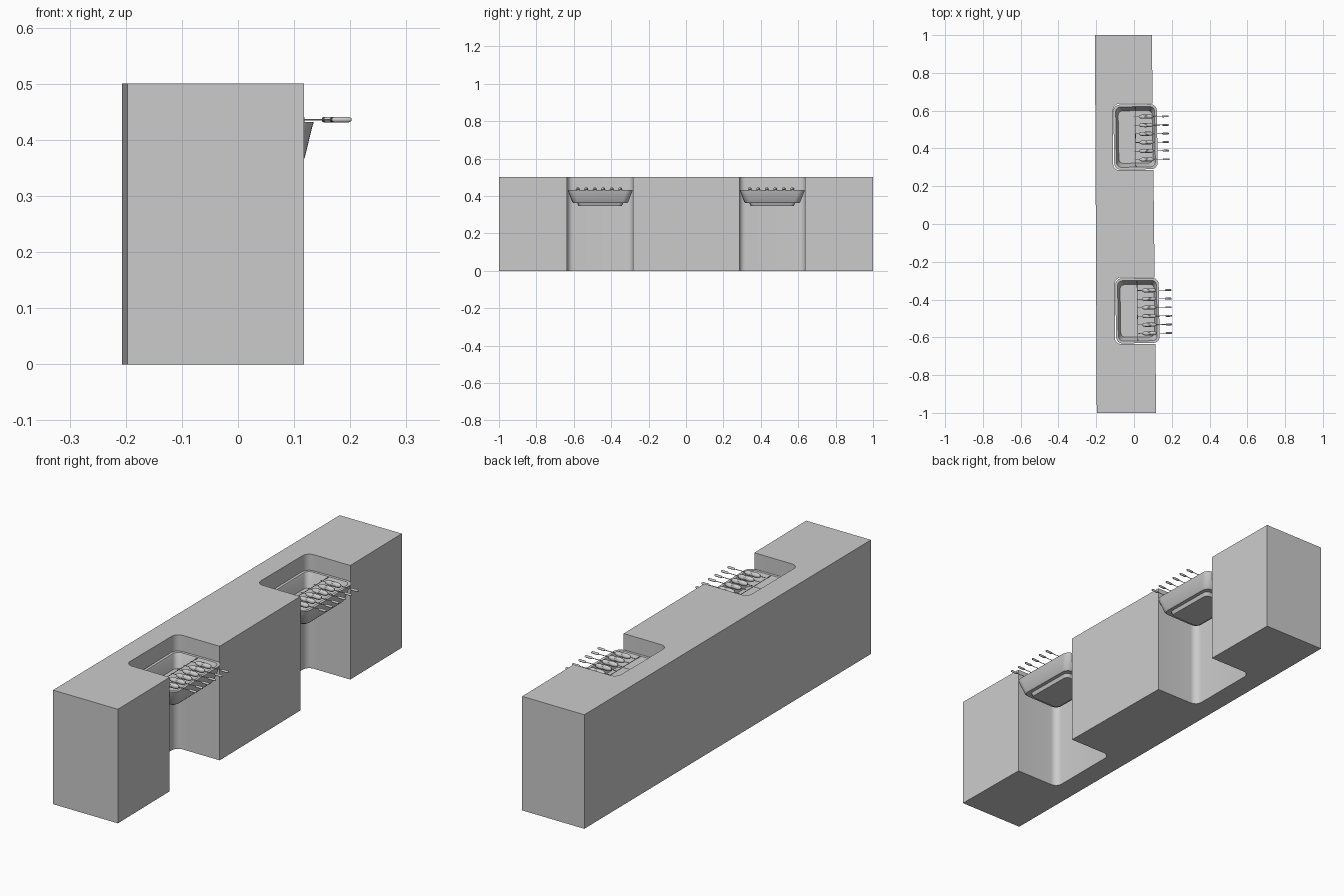
import bpy, bmesh
from math import sin, cos, pi, radians
from mathutils import Matrix

if "Cube" in bpy.data.objects:
    bpy.data.objects.remove(bpy.data.objects["Cube"])


def finish(name, bm, mat=None, smooth=True):
    if mat is not None:
        bm.transform(mat)
    bmesh.ops.recalc_face_normals(bm, faces=bm.faces[:])
    me = bpy.data.meshes.new(name)
    bm.to_mesh(me)
    bm.free()
    ob = bpy.data.objects.new(name, me)
    bpy.context.collection.objects.link(ob)
    if smooth:
        bpy.ops.object.select_all(action='DESELECT')
        ob.select_set(True)
        bpy.context.view_layer.objects.active = ob
        bpy.ops.object.shade_smooth_by_angle(angle=radians(35))
    return ob


def arc(cx, cy, r, a0, a1, n=6):
    return [(cx + r * cos(a0 + (a1 - a0) * i / n), cy + r * sin(a0 + (a1 - a0) * i / n))
            for i in range(n + 1)]


def rounded_rect(hx, hy, r):
    pts = []
    for k, (sx, sy) in enumerate([(1, 1), (-1, 1), (-1, -1), (1, -1)]):
        pts += arc(sx * (hx - r), sy * (hy - r), r, k * pi / 2, (k + 1) * pi / 2)
    return pts


def loft(bm, rings):
    """Skin a list of vertex loops and cap both ends."""
    loops = [[bm.verts.new(p) for p in ring] for ring in rings]
    n = len(loops[0])
    for a, b in zip(loops, loops[1:]):
        for i in range(n):
            j = (i + 1) % n
            bm.faces.new((a[i], a[j], b[j], b[i]))
    bm.faces.new(loops[0][::-1])
    bm.faces.new(loops[-1])


def spindle(name, profile, mat, sides=10):
    """Round bar along x from (x, radius) pairs."""
    bm = bmesh.new()
    loft(bm, [[(x, r * cos(2 * pi * i / sides), r * sin(2 * pi * i / sides))
               for i in range(sides)] for x, r in profile])
    return finish(name, bm, mat)


# Long counter block with two full-height rounded notches
def front_x(y):
    return 0.106 - 0.0115 * y


outline = [(-0.197, -1), (front_x(-1), -1)]
R = 0.032
for y0, y1, back in [(-0.635, -0.283, -0.101), (0.285, 0.637, -0.11)]:
    outline.append((front_x(y0), y0))
    outline += arc(back + R, y0 + R, R, -pi / 2, -pi)
    outline += arc(back + R, y1 - R, R, pi, pi / 2)
    outline.append((front_x(y1), y1))
outline += [(front_x(1), 1), (-0.207, 1)]
bm = bmesh.new()
loft(bm, [[(x, y, z) for x, y in outline] for z in (0, 0.5)])
finish("counter_block", bm)

# Tray section: half x, half y, corner radius, z (foot, outside, rim, inside)
TRAY = [(0.072, 0.115, 0.02, 0.346), (0.078, 0.122, 0.02, 0.362),
        (0.094, 0.143, 0.03, 0.362), (0.099, 0.149, 0.032, 0.368),
        (0.112, 0.170, 0.034, 0.422), (0.115, 0.172, 0.034, 0.432),
        (0.103, 0.160, 0.026, 0.432), (0.100, 0.157, 0.026, 0.425),
        (0.090, 0.139, 0.024, 0.372)]

for side, cx, cy, rack_x in [("back", 0.008, 0.461, 0.0), ("front", 0.018, -0.459, 0.005)]:
    base = Matrix.Translation((cx, cy, 0)) @ Matrix.Rotation(radians(0.9), 4, 'Z')

    # Tapered tray with rim and foot
    bm = bmesh.new()
    loft(bm, [[(x, y, z) for x, y in rounded_rect(hx, hy, r)] for hx, hy, r, z in TRAY])
    finish(side + "_tray", bm, base)

    # Support bar running across the tray
    bar = base @ Matrix.Translation((0, 0, 0.431)) @ Matrix.Rotation(pi / 2, 4, 'Z')
    spindle(side + "_support_bar", [(-0.158, 0.0015), (0.158, 0.0015)], bar, 6)

    # Six skewers: thin rod, rounded food piece, handle
    for i in range(6):
        m = base @ Matrix.Translation((rack_x, -0.007 + (i - 2.5) * 0.0455, 0.436))
        spindle(f"{side}_skewer_rod_{i}", [(-0.008, 0.0003), (0.0, 0.0015), (0.15, 0.0015)], m, 6)
        spindle(f"{side}_skewer_food_{i}",
                [(0.020, 0.004), (0.025, 0.008), (0.034, 0.0105), (0.058, 0.011),
                 (0.081, 0.0105), (0.089, 0.008), (0.094, 0.004)], m)
        spindle(f"{side}_skewer_handle_{i}",
                [(0.143, 0.003), (0.146, 0.005), (0.173, 0.005), (0.177, 0.003)], m)
